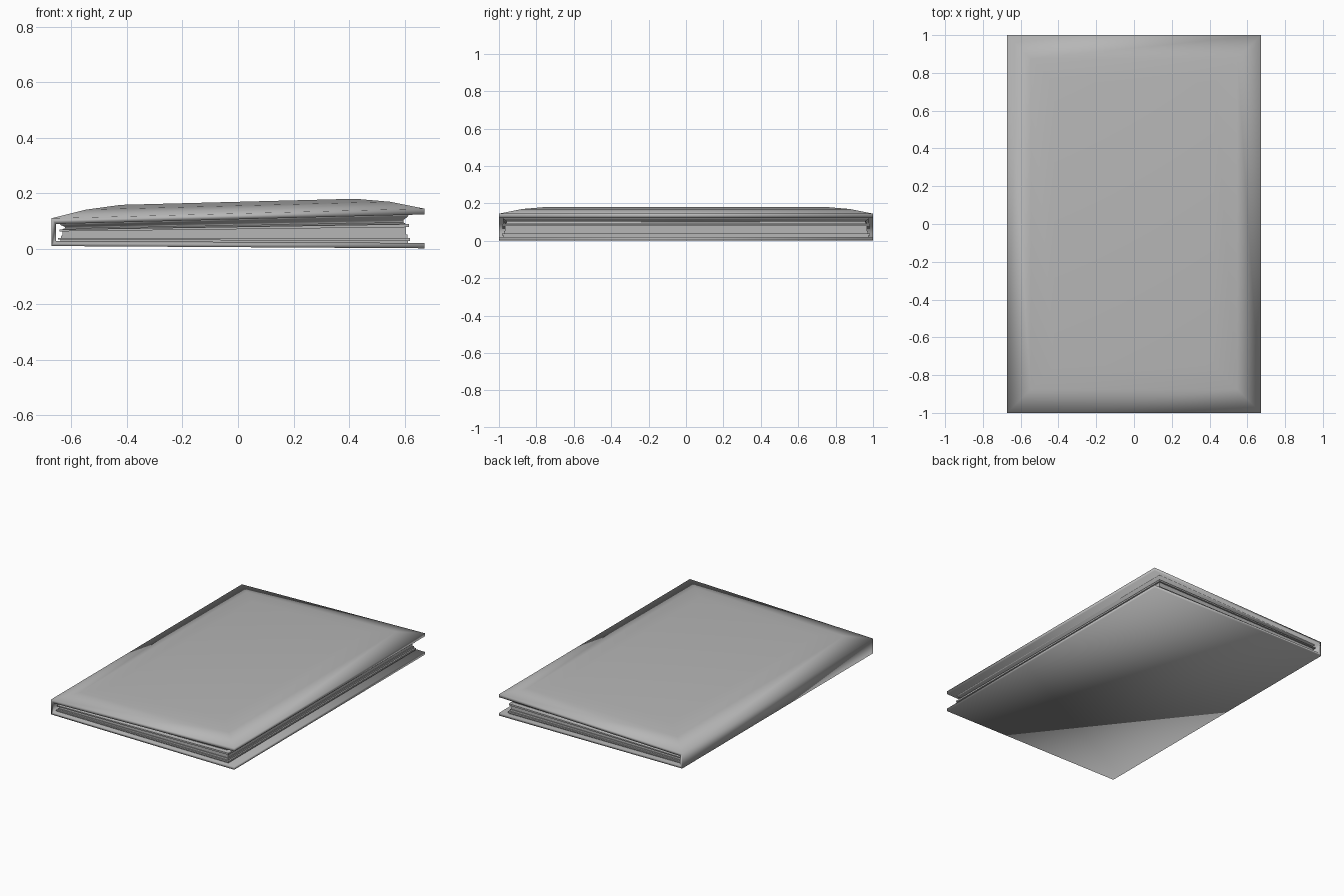
import bpy, bmesh, math

if "Cube" in bpy.data.objects:
    bpy.data.objects.remove(bpy.data.objects["Cube"])

grey = bpy.data.materials.new("dark_grey")
grey.diffuse_color = (0.47, 0.47, 0.47, 1)
grey.use_nodes = True
grey.node_tree.nodes["Principled BSDF"].inputs["Base Color"].default_value = grey.diffuse_color

def finish(name, bm, angle):
    bmesh.ops.recalc_face_normals(bm, faces=bm.faces)
    me = bpy.data.meshes.new(name)
    bm.to_mesh(me)
    bm.free()
    me.materials.append(grey)
    ob = bpy.data.objects.new(name, me)
    bpy.context.collection.objects.link(ob)
    bpy.ops.object.select_all(action='DESELECT')
    ob.select_set(True)
    bpy.context.view_layer.objects.active = ob
    bpy.ops.object.shade_smooth_by_angle(angle=math.radians(angle))
    return ob

def skin(bm, rows):
    for a, b in zip(rows, rows[1:]):
        n = len(a)
        for i in range(n):
            bm.faces.new((a[i], a[(i + 1) % n], b[(i + 1) % n], b[i]))

def rect(x0, x1, y, zf):
    return [(px, py, zf(px)) for px, py in ((x0, -y), (x1, -y), (x1, y), (x0, y))]

W, L, T, S = 0.672, 1.0, 0.021, 0.016
edge = lambda x: 0.1275 + 0.026 * x          # rim of the tilted front cover
under = lambda x: edge(x) - T
back_low = lambda x: 0.006 - 0.006 * x
back_top = lambda x: back_low(x) + T - 0.002

# Case binding: C-shaped section (back cover, spine, front cover) run along y
section = [(-W, edge(-W)), (-W, back_low(-W)), (W, back_low(W)), (W, back_top(W)),
           (-W + S, back_top(-W + S)), (-W + S, under(-W + S)), (W, under(W)), (W, edge(W))]
bm = bmesh.new()
near, far = [[bm.verts.new((x, y, z)) for x, z in section] for y in (-L, L)]
for i in range(7):
    bm.faces.new((near[i], near[i + 1], far[i + 1], far[i]))
bm.faces.new(near)
bm.faces.new(far)

# Padded top of the front cover, stepping in from the rim
rows = [[near[0], near[7], far[7], far[0]]]
for d, h in ((0.125, 0.028), (0.25, 0.042)):
    ring = rect(-W + d, W - d, L - d, lambda x, h=h: edge(x) + h)
    rows.append([bm.verts.new(p) for p in ring])
skin(bm, rows)
bm.faces.new(rows[-1])
finish("book_cover", bm, 180)

# Page block: uneven sheet bundles, pinched near the top
# (height fraction, inset from the outermost sheet)
pages = [(0.0, 0.008), (0.07, 0.008), (0.07, 0.0), (0.17, 0.0), (0.17, 0.010),
         (0.30, 0.010), (0.30, 0.015), (0.56, 0.015), (0.56, 0.004),
         (0.67, 0.004), (0.67, 0.014), (0.74, 0.024), (0.82, 0.024),
         (0.94, 0.008), (1.0, 0.006)]
def page_z(t):
    return lambda x: back_top(x) + t * (under(x) - back_top(x))
bm = bmesh.new()
rows = [[bm.verts.new(p) for p in rect(-0.648 + i, 0.62 - i, 0.984 - i, page_z(t))]
        for t, i in pages]
skin(bm, rows)
bm.faces.new(rows[0])
bm.faces.new(rows[-1])
finish("page_block", bm, 60)
